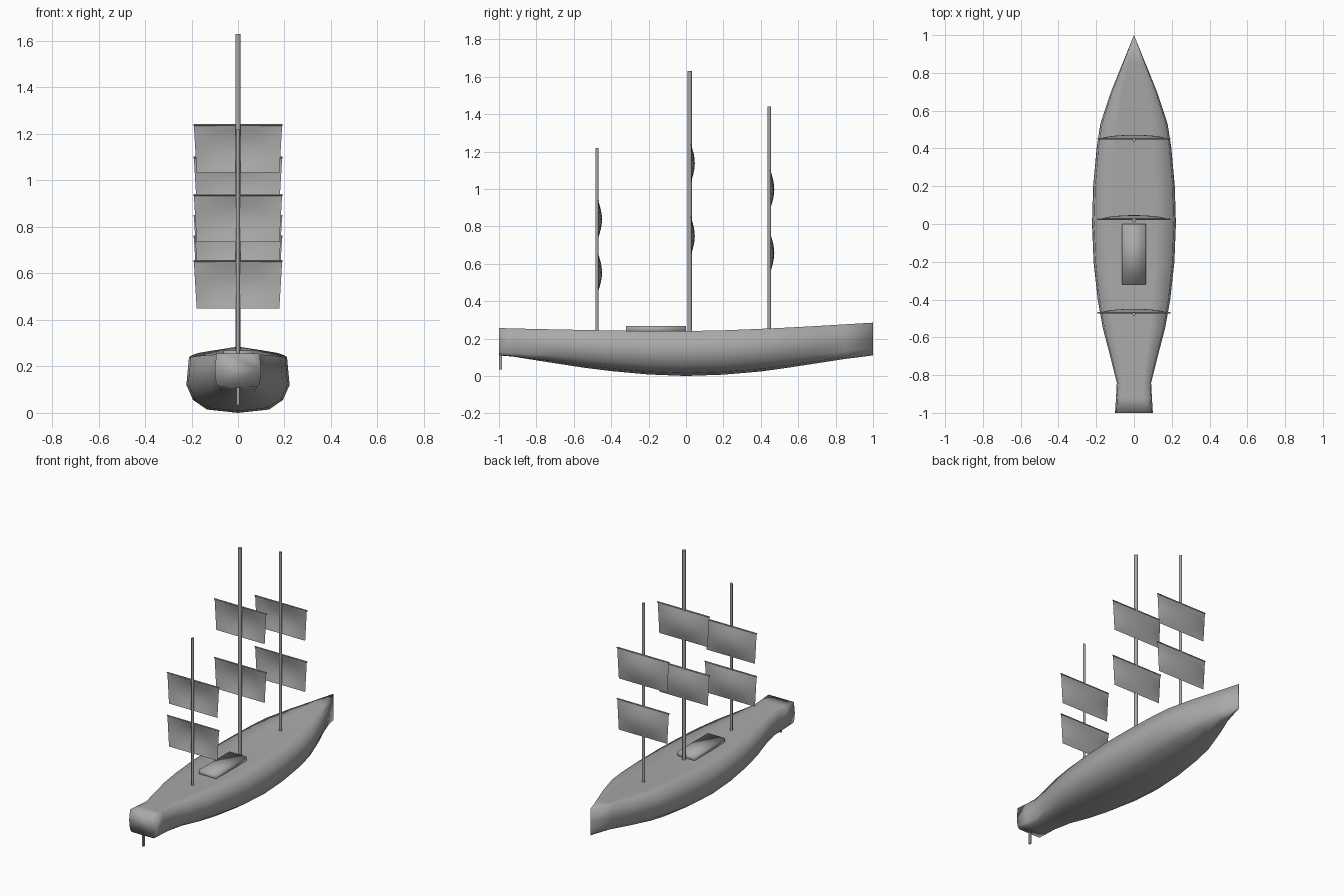
import bpy, bmesh, math

if "Cube" in bpy.data.objects:
    bpy.data.objects.remove(bpy.data.objects["Cube"])

grey = bpy.data.materials.new("plain_grey")
grey.diffuse_color = (0.4, 0.4, 0.4, 1)
grey.use_nodes = True
grey.node_tree.nodes["Principled BSDF"].inputs["Base Color"].default_value = grey.diffuse_color


def finish(name, bm, smooth=True):
    bmesh.ops.recalc_face_normals(bm, faces=bm.faces)
    me = bpy.data.meshes.new(name)
    bm.to_mesh(me)
    bm.free()
    me.materials.append(grey)
    for p in me.polygons:
        p.use_smooth = smooth
    ob = bpy.data.objects.new(name, me)
    bpy.context.collection.objects.link(ob)
    return ob


def box(name, lo, hi, smooth=False):
    bm = bmesh.new()
    bmesh.ops.create_cube(bm, size=1)
    for v in bm.verts:
        for i in range(3):
            v.co[i] = (lo[i] + hi[i]) / 2 + v.co[i] * (hi[i] - lo[i])
    return finish(name, bm, smooth)


# Hull: cross-sections lofted along y (y, half width, keel z, deck z)
stations = [
    (-1.0, 0.100, 0.110, 0.256), (-0.92, 0.095, 0.103, 0.254), (-0.84, 0.091, 0.090, 0.252),
    (-0.70, 0.126, 0.068, 0.249), (-0.55, 0.165, 0.045, 0.246), (-0.40, 0.192, 0.026, 0.243),
    (-0.20, 0.214, 0.008, 0.240), (0.0, 0.222, 0.000, 0.240), (0.20, 0.216, 0.007, 0.244),
    (0.40, 0.198, 0.024, 0.252), (0.53, 0.178, 0.042, 0.258), (0.70, 0.122, 0.068, 0.267),
    (0.85, 0.061, 0.091, 0.276), (1.0, 0.001, 0.110, 0.285)]
round_side = [(0.60, 0.06), (0.87, 0.23), (1.0, 0.50), (0.95, 1.0)]
boxy_side = [(0.82, 0.01), (0.94, 0.12), (1.0, 0.50), (0.93, 1.0)]
bm = bmesh.new()
rings = []
for y, w, k, t in stations:
    s = min(1, max(0, (-0.7 - y) / 0.2))
    side = [(a[0] + (b[0] - a[0]) * s, a[1] + (b[1] - a[1]) * s)
            for a, b in zip(round_side, boxy_side)]
    pts = [(0, 0)] + side + [(0.5, 1), (0, 1), (-0.5, 1)] + [(-x, z) for x, z in reversed(side)]
    rings.append([bm.verts.new((x * w, y, k + z * (t - k))) for x, z in pts])
for a, b in zip(rings, rings[1:]):
    for i in range(len(a)):
        j = (i + 1) % len(a)
        bm.faces.new((a[i], a[j], b[j], b[i]))
bm.faces.new(rings[0])
bm.faces.new(rings[-1])
finish("hull", bm)

# Deckhouse and rudder
box("deckhouse", (-0.063, -0.32, 0.23), (0.063, 0.0, 0.268), True)
box("rudder", (-0.006, -1.0, 0.035), (0.006, -0.985, 0.13))


def rod(name, radius, length, loc, rot=(0, 0, 0)):
    bpy.ops.mesh.primitive_cylinder_add(vertices=12, radius=radius, depth=length,
                                        location=loc, rotation=rot)
    ob = bpy.context.object
    ob.name = name
    ob.data.materials.append(grey)
    bpy.ops.object.shade_smooth_by_angle(angle=math.radians(40))


def sail(name, y, top):
    # Billowed cloth: straight edges, belly pushed towards the bow
    bm = bmesh.new()
    n, h = 8, 0.205
    grid = []
    for r in range(n + 1):
        v = r / n
        grid.append([bm.verts.new(((2 * c / n - 1) * (0.19 - 0.012 * v),
                                   y + 0.021 * math.sin(math.pi * v) * math.sin(math.pi * c / n) ** 0.6
                                   if 0 < c < n else y,
                                   top - h * v)) for c in range(n + 1)])
    for r in range(n):
        for c in range(n):
            bm.faces.new((grid[r][c], grid[r][c + 1], grid[r + 1][c + 1], grid[r + 1][c]))
    finish(name, bm)


# Masts, each with two yards and two sails
masts = [("aft", -0.476, 0.0085, 1.22, (0.94, 0.655)),
         ("main", 0.02, 0.0115, 1.63, (1.24, 0.85)),
         ("fore", 0.445, 0.0095, 1.44, (1.10, 0.76))]
for name, y, r, top, tops in masts:
    rod(name + "_mast", r, top - 0.2, (0, y, (top + 0.2) / 2))
    for i, z in enumerate(tops):
        rod(f"{name}_yard_{i}", 0.004, 0.384, (0, y + 0.006, z - 0.002), (0, math.pi / 2, 0))
        sail(f"{name}_sail_{i}", y + 0.006, z)
